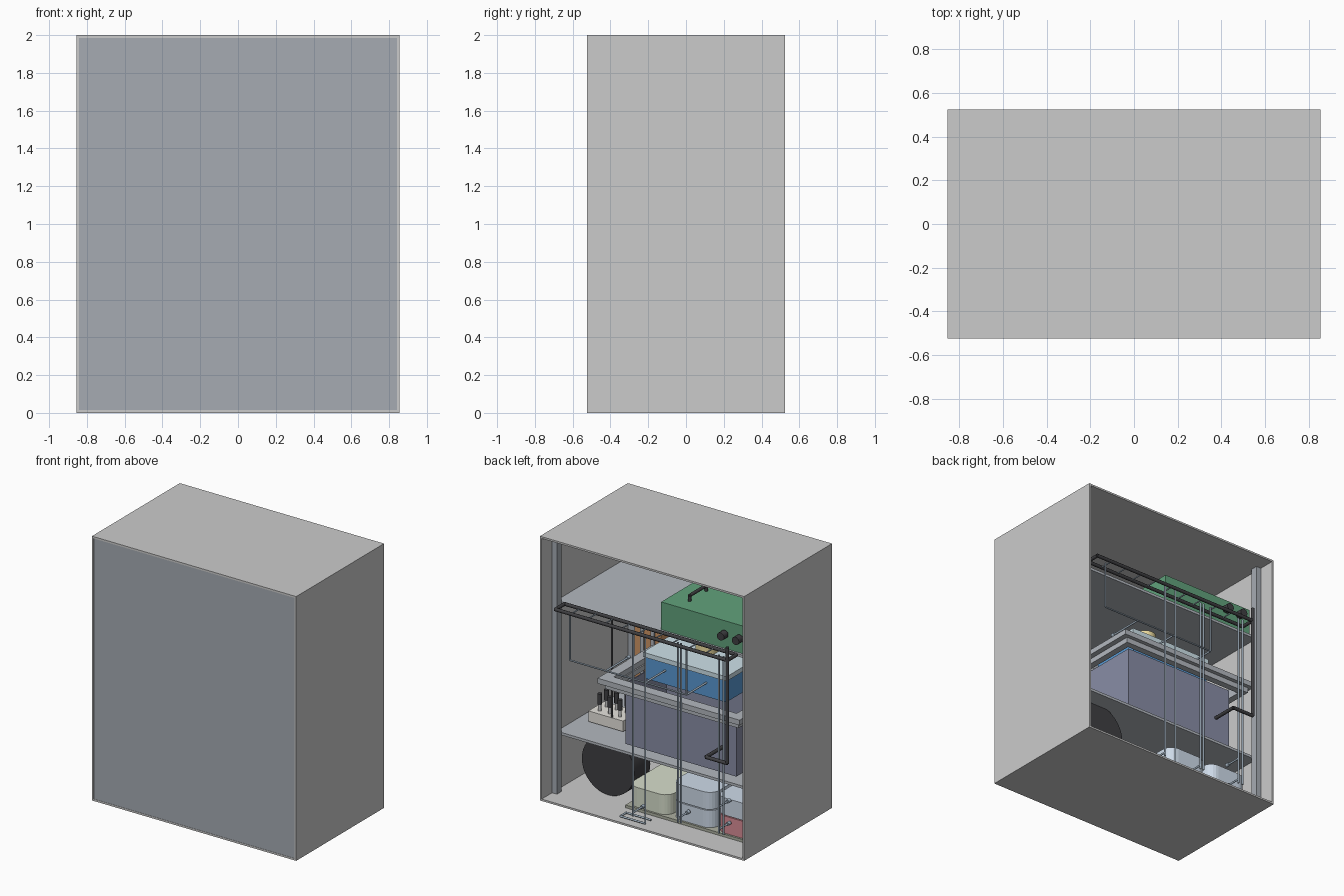
import bpy, bmesh
from mathutils import Vector

if "Cube" in bpy.data.objects:
    bpy.data.objects.remove(bpy.data.objects["Cube"])

MATS = {}


def paint(ob, col):
    if col:
        if col not in MATS:
            m = bpy.data.materials.new("paint_%d" % len(MATS))
            m.diffuse_color = (*col, 1)
            m.use_nodes = True
            m.node_tree.nodes["Principled BSDF"].inputs["Base Color"].default_value = m.diffuse_color
            MATS[col] = m
        ob.data.materials.append(MATS[col])


def finish(name, bm, col):
    bmesh.ops.recalc_face_normals(bm, faces=bm.faces)
    me = bpy.data.meshes.new(name)
    bm.to_mesh(me)
    bm.free()
    ob = bpy.data.objects.new(name, me)
    bpy.context.collection.objects.link(ob)
    paint(ob, col)
    return ob


def box(name, x, y, z, col=None, round_v=0):
    """Box from (min, max) ranges, optionally with rounded vertical edges."""
    bm = bmesh.new()
    bmesh.ops.create_cube(bm, size=1)
    for v in bm.verts:
        v.co = [r[0] + (c + 0.5) * (r[1] - r[0]) for r, c in zip((x, y, z), v.co)]
    if round_v:
        edges = [e for e in bm.edges if abs(e.verts[0].co.z - e.verts[1].co.z) > 1e-4]
        bmesh.ops.bevel(bm, geom=edges, offset=round_v, segments=6, profile=0.5, affect='EDGES')
    return finish(name, bm, col)


def open_box(name, x, y, z, t, col):
    """Open-topped box with wall thickness t."""
    ob = box(name, x, y, z, col)
    bm = bmesh.new()
    bm.from_mesh(ob.data)
    bmesh.ops.delete(bm, geom=[f for f in bm.faces if f.normal.z > 0.9], context='FACES')
    bm.to_mesh(ob.data)
    bm.free()
    mod = ob.modifiers.new("walls", 'SOLIDIFY')
    mod.thickness = t
    return ob


def rod(name, a, b, r, col, n=10):
    """Cylinder between two points."""
    a, b = Vector(a), Vector(b)
    bm = bmesh.new()
    bmesh.ops.create_cone(bm, cap_ends=True, segments=n, radius1=r, radius2=r, depth=(b - a).length)
    q = (b - a).to_track_quat('Z', 'Y')
    for v in bm.verts:
        v.co = q @ v.co + (a + b) / 2
    ob = finish(name, bm, col)
    for p in ob.data.polygons:
        p.use_smooth = len(p.vertices) == 4
    return ob


def path(name, pts, r, col):
    for i in range(len(pts) - 1):
        rod("%s_%d" % (name, i), pts[i], pts[i + 1], r, col)


WALL = (0.70, 0.70, 0.72)
PANEL = (0.38, 0.41, 0.45)
SHELF = (0.45, 0.48, 0.52)
BLACK = (0.05, 0.05, 0.055)
WIRE = (0.42, 0.52, 0.62)
SLATE = (0.25, 0.27, 0.38)
BLUE = (0.10, 0.32, 0.65)
ICE = (0.62, 0.76, 0.82)
BIN = (0.62, 0.71, 0.82)
GREEN = (0.12, 0.36, 0.20)

# cabinet shell, open at the back
X, Y, T = 0.855, 0.525, 0.014
box("roof", (-X, X), (-Y, Y), (2 - T, 2), WALL)
box("floor", (-X, X), (-Y, Y), (0, T), WALL)
for s, n in ((1, "right"), (-1, "left")):
    a, b = sorted((s * X, s * (X - T)))
    box(n + "_wall", (a, b), (-Y, Y), (T, 2 - T), WALL)
    a, b = sorted((s * 0.841, s * 0.80))
    box(n + "_post", (a, b), (0.345, 0.40), (T, 2 - T), PANEL)
box("front_panel", (-X + T, X - T), (-Y + 0.002, -Y + 0.016), (T, 2 - T), PANEL)

# shelves
for n, z in (("lower_shelf", 0.46), ("upper_shelf", 1.45)):
    box(n, (-0.841, 0.841), (-0.509, 0.345), (z - 0.02, z), SHELF)

# wheel and storage bins on the bottom
rod("spare_wheel", (0.505, 0.02, 0.235), (0.505, 0.21, 0.235), 0.22, BLACK, 40)
box("bin_board", (-0.82, 0.29), (-0.3, 0.31), (T, 0.035), (0.42, 0.44, 0.36))
RED = (0.70, 0.27, 0.31)
for n, x, z, h, c in (("green_bin", -0.06, 0.035, 0.15, (0.68, 0.73, 0.60)),
                      ("blue_bin_low", -0.43, 0.035, 0.13, BIN),
                      ("blue_bin_high", -0.43, 0.172, 0.13, BIN),
                      ("red_bin", -0.80, 0.035, 0.13, RED),
                      ("end_bin_high", -0.80, 0.172, 0.13, BIN)):
    box(n, (x, x + 0.345), (-0.25, 0.295), (z, z + h), c, 0.08)

# slide-out basin with a stepped rim
open_box("basin", (-0.63, 0.30), (-0.19, 0.297), (0.49, 0.95), 0.012, SLATE)
for n, x, y, z, w in (("rim_low", (-0.72, 0.40), (-0.19, 0.40), (0.92, 0.96), 0.05),
                      ("rim_top", (-0.75, 0.44), (-0.22, 0.43), (0.96, 1.0), 0.08)):
    box(n + "_back", x, (y[1] - w, y[1]), z, SHELF)
    box(n + "_front", x, (y[0], y[0] + w), z, SHELF)
    box(n + "_left", (x[0], x[0] + w), (y[0] + w, y[1] - w), z, SHELF)
    box(n + "_right", (x[1] - w, x[1]), (y[0] + w, y[1] - w), z, SHELF)

# cool box on the basin
box("cool_box", (-0.49, 0.19), (-0.17, 0.22), (0.985, 1.15), BLUE)
box("cool_box_lid", (-0.50, 0.20), (-0.18, 0.23), (1.15, 1.185), ICE)
rod("yellow_pot", (-0.14, -0.05, 1.185), (-0.14, -0.05, 1.37), 0.08, (0.85, 0.72, 0.35), 24)

# lower shelf goods
box("orange_case", (0.42, 0.64), (-0.45, -0.3), (0.46, 1.3), (0.62, 0.30, 0.13))
for i in range(2):
    box("case_strap_%d" % i, (0.47 + i * 0.09, 0.50 + i * 0.09), (-0.3, -0.29), (0.46, 1.3), SHELF)
box("peg_block", (0.45, 0.74), (-0.08, 0.11), (0.47, 0.55), (0.80, 0.78, 0.73))
for i in range(3):
    for j in range(2):
        x, y = 0.51 + i * 0.085, -0.02 + j * 0.08
        rod("peg_%d%d" % (i, j), (x, y, 0.55), (x, y, 0.60), 0.012, WALL)
        rod("peg_grip_%d%d" % (i, j), (x, y, 0.60), (x, y, 0.68), 0.017, BLACK)
rod("thin_pole", (0.55, 0.1, 0.55), (0.55, 0.1, 1.43), 0.008, BLACK)

# green stove case on the upper shelf
box("stove_case", (-0.80, -0.02), (-0.2, 0.325), (1.45, 1.66), GREEN)
path("stove_handle", [(-0.17, 0.2, 1.66), (-0.17, 0.2, 1.70), (-0.17, 0.0, 1.70), (-0.17, 0.0, 1.66)], 0.012, BLACK)
for i, x in enumerate((-0.565, -0.69)):
    rod("knob_stem_%d" % i, (x, 0.32, 1.57), (x, 0.36, 1.57), 0.014, BLACK)
    rod("knob_%d" % i, (x, 0.345, 1.57), (x, 0.395, 1.57), 0.03, BLACK, 16)

# black hanging rails with rungs and drop arm
for n, y in (("outer_rail", 0.49), ("inner_rail", 0.38)):
    rod(n, (-0.69, y, 1.46), (0.755, y, 1.46), 0.013, BLACK)
for i, x in enumerate((-0.69, 0.75)):
    rod("rail_end_%d" % i, (x, 0.38, 1.46), (x, 0.49, 1.46), 0.013, BLACK)
for i in range(9):
    x = -0.5 + i * 0.14
    rod("rail_rung_%d" % i, (x, 0.38, 1.46), (x, 0.49, 1.46), 0.005, WIRE)
path("drop_arm", [(-0.69, 0.49, 1.56), (-0.69, 0.49, 0.68), (-0.51, 0.49, 0.68), (-0.51, 0.25, 0.68)], 0.013, BLACK)


# wire hangers with prongs
def prong(name, x, y, z, length):
    rod(name, (x, y, z), (x, y - length, z), 0.007, WIRE)
    rod(name + "_tip", (x, y - length, z), (x, y - length - 0.03, z), 0.014, WIRE)


path("short_hanger", [(0.65, 0.458, 1.45), (0.65, 0.458, 1.09), (-0.325, 0.458, 1.09), (-0.325, 0.458, 1.45)], 0.006, WIRE)
for i, x in enumerate((0.35, 0.02, -0.325)):
    prong("short_prong_%d" % i, x, 0.458, 1.09, 0.25)
for i, (x, y, z) in enumerate(((0.11, 0.475, 0.06), (0.012, 0.47, 0.03), (-0.245, 0.445, 0.10),
                               (-0.27, 0.445, 0.10), (-0.59, 0.45, 0.11), (-0.63, 0.45, 0.11))):
    rod("long_hanger_%d" % i, (x, y, z), (x, y, 1.46), 0.007, WIRE)
    if i % 2 == 0:
        for j, pz in enumerate((z + 0.03, z + 0.2)[:1 + (i == 4)]):
            prong("long_prong_%d%d" % (i, j), x, y, pz, 0.1)
path("hanger_foot", [(0.012, 0.47, 0.03), (0.22, 0.47, 0.03), (0.22, 0.40, 0.03), (0.012, 0.40, 0.03)], 0.007, WIRE)
